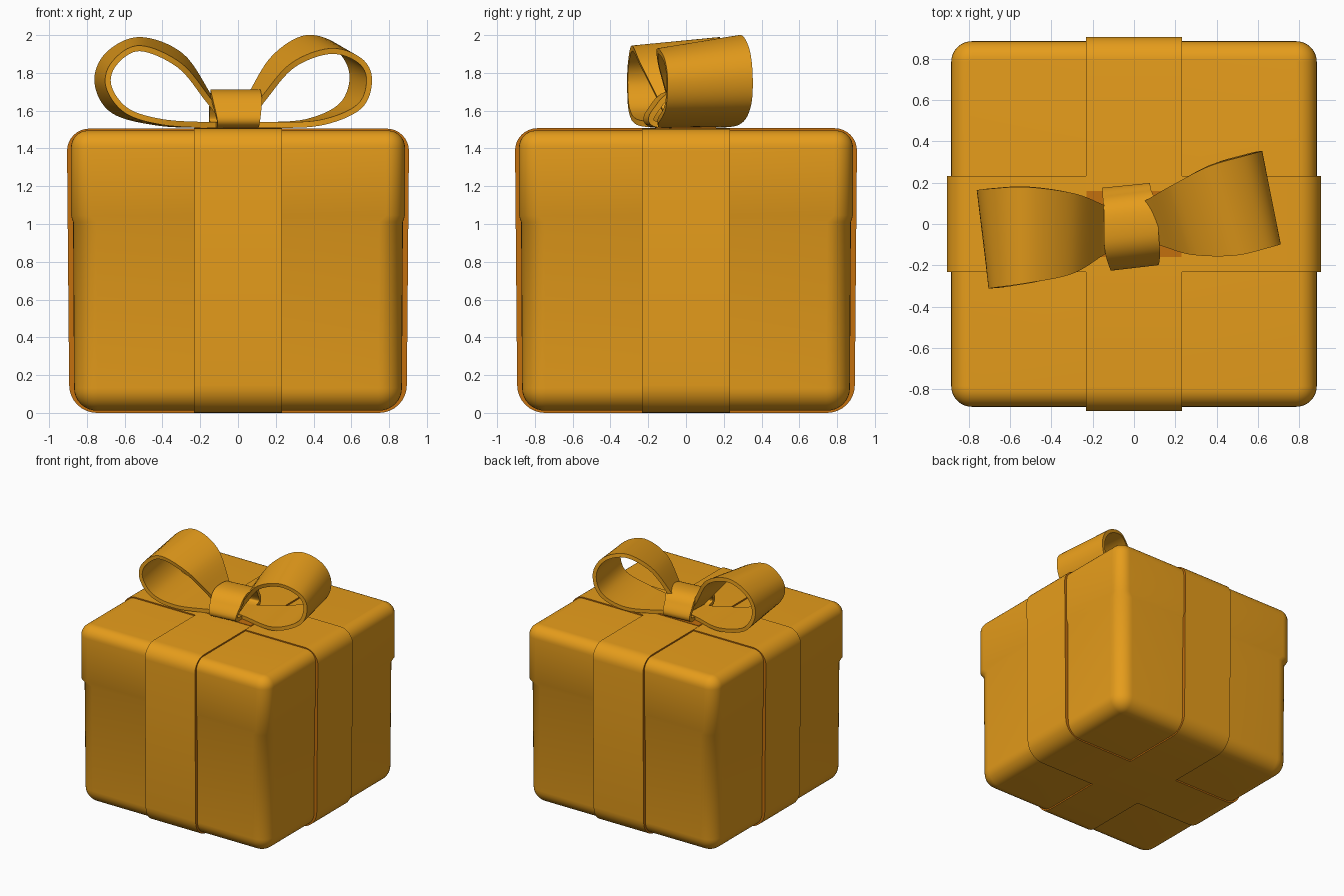
import bpy, bmesh, math
from mathutils import Vector

if "Cube" in bpy.data.objects:
    bpy.data.objects.remove(bpy.data.objects["Cube"])

gold = bpy.data.materials.new("golden_orange")
gold.diffuse_color = (0.79, 0.335, 0.011, 1)
gold.use_nodes = True
gold.node_tree.nodes["Principled BSDF"].inputs["Base Color"].default_value = gold.diffuse_color
dark = bpy.data.materials.new("deep_orange")
dark.diffuse_color = (0.55, 0.16, 0.004, 1)
dark.use_nodes = True
dark.node_tree.nodes["Principled BSDF"].inputs["Base Color"].default_value = dark.diffuse_color


def finish(name, bm, angle=40):
    bmesh.ops.recalc_face_normals(bm, faces=bm.faces)
    me = bpy.data.meshes.new(name)
    bm.to_mesh(me)
    bm.free()
    me.materials.append(gold)
    me.materials.append(dark)
    for p in me.polygons:
        p.use_smooth = True
    me.set_sharp_from_angle(angle=math.radians(angle))
    ob = bpy.data.objects.new(name, me)
    bpy.context.collection.objects.link(ob)
    return ob


def smooth_ring(pts, sub=8):
    """Closed Catmull-Rom curve through the points."""
    p = [Vector(q) for q in pts]
    n, out = len(p), []
    for i in range(n):
        a, b, c, d = p[i - 1], p[i], p[(i + 1) % n], p[(i + 2) % n]
        for k in range(sub):
            t = k / sub
            out.append(0.5 * (2 * b + (c - a) * t + (2 * a - 5 * b + 4 * c - d) * t * t
                              + (3 * b - a - 3 * c + d) * t ** 3))
    return out


def strap(name, A, B, h, rim=0):
    """Closed ribbon of thickness 2h between two edge curves; rim = material of its edges."""
    bm, rings, n = bmesh.new(), [], len(A)
    for i in range(n):
        j = (i + 1) % n
        t = (A[j] + B[j]) - (A[i - 1] + B[i - 1])
        nor = t.cross(B[i] - A[i]).normalized() * h
        rings.append([bm.verts.new(v) for v in
                      (A[i] + nor, B[i] + nor, B[i] - nor, A[i] - nor)])
    for i in range(n):
        r, s = rings[i], rings[(i + 1) % n]
        for k in range(4):
            m = (k + 1) % 4
            f = bm.faces.new((r[k], r[m], s[m], s[k]))
            f.material_index = rim if k % 2 else 0
    return finish(name, bm)


def rounded_square(bm, half, r, z):
    ring = []
    for q, (sx, sy) in enumerate(((1, 1), (-1, 1), (-1, -1), (1, -1))):
        for k in range(9):
            a = math.radians(q * 90 + k * 90 / 8)
            ring.append(bm.verts.new((sx * (half - r) + r * math.cos(a),
                                      sy * (half - r) + r * math.sin(a), z)))
    return ring


# box with lid: stacked rounded squares with a soft step under the lid
levels = []
for k in range(9):
    a = math.radians(k * 90 / 8)
    levels.append((0.868 - 0.12 * (1 - math.sin(a)), 0.132 - 0.12 * math.cos(a),
                   0.125 - 0.12 * (1 - math.sin(a))))
levels += [(0.873, 1.01, 0.125), (0.884, 1.045, 0.10)]
for k in range(9):
    a = math.radians(k * 90 / 8)
    levels.append((0.884 - 0.09 * (1 - math.cos(a)), 1.405 + 0.09 * math.sin(a),
                   0.10 - 0.09 * (1 - math.cos(a))))
bm = bmesh.new()
rings = [rounded_square(bm, h, r, z) for h, z, r in levels]
for r, s in zip(rings, rings[1:]):
    for i in range(len(r)):
        j = (i + 1) % len(r)
        bm.faces.new((r[i], r[j], s[j], s[i]))
bm.faces.new(rings[0])
bm.faces.new(rings[-1])
finish("box_with_lid", bm, 75)


# ribbons wrapped around the box
def band_profile(top):
    out = []
    for sx, z, half, r, a0 in ((1, top, 0.887, 0.10, 0), (-1, top, 0.887, 0.10, 90),
                               (-1, 0.018, 0.876, 0.13, 180), (1, 0.018, 0.876, 0.13, 270)):
        cx = sx * (half - r)
        cz = z - r if z > 1 else z + r
        for k in range(9):
            a = math.radians(a0 + k * 90 / 8)
            out.append((cx + r * math.cos(a), cz + r * math.sin(a)))
    return out


W = 0.232
prof = band_profile(1.487)
strap("ribbon_across", [Vector((u, -W, z)) for u, z in prof],
      [Vector((u, W, z)) for u, z in prof], 0.018, 1)
prof = band_profile(1.489)
strap("ribbon_front_to_back", [Vector((-W, u, z)) for u, z in prof],
      [Vector((W, u, z)) for u, z in prof], 0.018, 1)

# darker patch of ribbon under the knot
bm = bmesh.new()
bmesh.ops.create_cube(bm, size=1)
for v in bm.verts:
    v.co = (v.co.x * 0.46, v.co.y * 0.32, 1.508 + v.co.z * 0.004)
for f in bm.faces:
    f.material_index = 1
finish("under_knot_patch", bm)

# bow loops: front edge and back edge of each ribbon
left_front = [(-.08, -.11, 1.56), (-.16, -.15, 1.66), (-.31, -.24, 1.84), (-.52, -.285, 1.93),
              (-.655, -.305, 1.85), (-.685, -.31, 1.73), (-.59, -.30, 1.60), (-.40, -.26, 1.54),
              (-.16, -.15, 1.525), (-.03, -.10, 1.53)]
left_back = [(-.07, .07, 1.56), (-.15, .09, 1.67), (-.30, .15, 1.89), (-.52, .18, 1.975),
             (-.69, .172, 1.895), (-.745, .165, 1.75), (-.66, .17, 1.60), (-.42, .17, 1.535),
             (-.16, .09, 1.525), (-.03, .07, 1.53)]
right_front = [(.06, -.085, 1.56), (.14, -.10, 1.67), (.29, -.145, 1.84), (.49, -.15, 1.915),
               (.645, -.115, 1.865), (.695, -.10, 1.76), (.64, -.11, 1.62), (.43, -.15, 1.535),
               (.14, -.10, 1.525), (.0, -.08, 1.53)]
right_back = [(.0, .09, 1.57), (.07, .12, 1.69), (.19, .19, 1.88), (.36, .28, 1.985),
              (.53, .33, 1.93), (.605, .35, 1.79), (.55, .34, 1.63), (.36, .28, 1.54),
              (.10, .13, 1.525), (-.01, .09, 1.53)]
strap("bow_loop_left", smooth_ring(left_front), smooth_ring(left_back), 0.015)
strap("bow_loop_right", smooth_ring(right_front), smooth_ring(right_back), 0.015)

# knot band around the middle of the bow
knot_left = [(-.11, -.19, 1.53), (-.13, -.17, 1.63), (-.145, -.09, 1.69),
             (-.145, .05, 1.69), (-.15, .12, 1.63), (-.15, .14, 1.53)]
knot_right = [(.11, -.165, 1.53), (.125, -.14, 1.63), (.12, -.06, 1.69),
              (.11, .08, 1.69), (.085, .15, 1.63), (.08, .16, 1.53)]
strap("bow_knot", smooth_ring(knot_left), smooth_ring(knot_right), 0.015)
